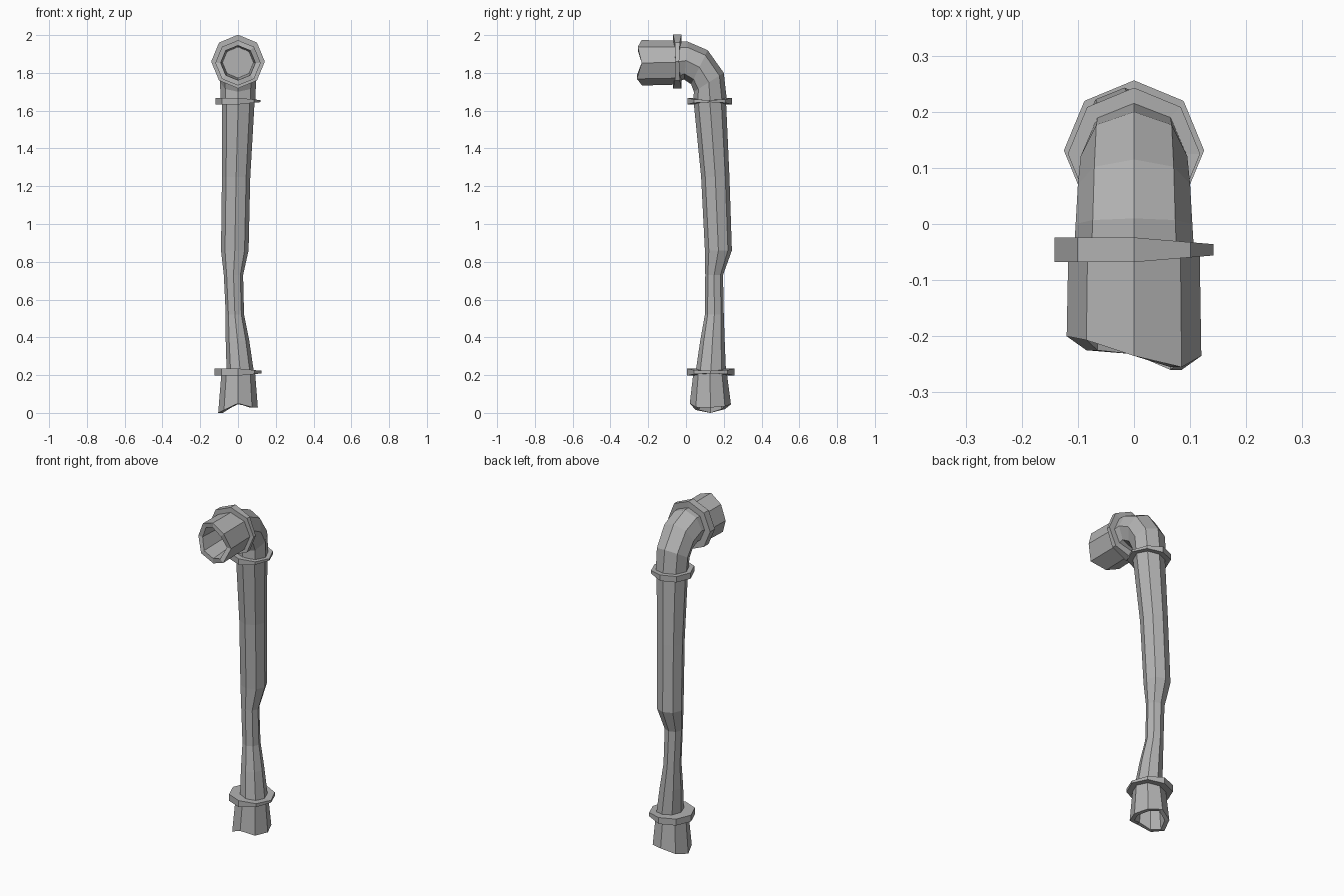
import bpy, bmesh, math
from mathutils import Vector

if "Cube" in bpy.data.objects:
    bpy.data.objects.remove(bpy.data.objects["Cube"])

SIDES = 8
steel = bpy.data.materials.new("worn grey metal")
steel.use_nodes = True
GREY = (0.45, 0.45, 0.45, 1)
steel.diffuse_color = GREY
steel.node_tree.nodes["Principled BSDF"].inputs["Base Color"].default_value = GREY


def ring(left, right, inner, outer, jag=None, axis=(0, 0, 1)):
    """Octagon from its x extent and its inner and outer (y, z) corners."""
    inner, outer = Vector((0, *inner)), Vector((0, *outer))
    middle, half = (inner + outer) / 2, (outer - inner) / 2
    points = []
    for i in range(SIDES):
        a = math.tau * i / SIDES
        p = middle + half * math.sin(a)
        p.x = (left + right) / 2 + (right - left) / 2 * math.cos(a)
        if jag:
            p += Vector(axis) * jag[i]
        points.append(p)
    return points


def skin(name, rings, closed=False):
    """Bridge rings into a tube, with end caps or joined end to end."""
    bm = bmesh.new()
    loops = [[bm.verts.new(p) for p in r] for r in rings]
    pairs = list(zip(loops, loops[1:]))
    if closed:
        pairs.append((loops[-1], loops[0]))
    else:
        bm.faces.new(loops[0])
        bm.faces.new(loops[-1])
    for a, b in pairs:
        for i in range(SIDES):
            j = (i + 1) % SIDES
            bm.faces.new((a[i], a[j], b[j], b[i]))
    bmesh.ops.recalc_face_normals(bm, faces=bm.faces)
    mesh = bpy.data.meshes.new(name)
    bm.to_mesh(mesh)
    bm.free()
    mesh.materials.append(steel)
    obj = bpy.data.objects.new(name, mesh)
    bpy.context.collection.objects.link(obj)
    return obj


def level(left, right, front, back, z, jag=None):
    return ring(left, right, (front, z), (back, z), jag)


def upright(radius, y, z, jag=None):
    return ring(-radius, radius, (y, z - radius), (y, z + radius), jag, (0, -1, 0))


# Broken lower stub, hollow at its torn end
torn_foot = [0.028, 0.035, 0.045, 0.02, 0, 0.015, 0.05, 0.03]
skin("lower_stub", [
    level(-0.087, 0.09, 0.04, 0.215, 0.22),
    level(-0.105, 0.105, 0.02, 0.238, 0, torn_foot),
    level(-0.08, 0.08, 0.045, 0.213, 0, torn_foot),
    level(-0.065, 0.065, 0.065, 0.195, 0.17),
])

# Dented riser
skin("riser", [
    level(-0.06, 0.085, 0.05, 0.212, 0.21),
    level(-0.065, 0.06, 0.075, 0.205, 0.38),
    level(-0.065, 0.032, 0.1, 0.2, 0.52),
    level(-0.075, 0.027, 0.102, 0.196, 0.73),
    level(-0.09, 0.056, 0.1, 0.243, 0.86),
    level(-0.085, 0.065, 0.08, 0.23, 1.25),
    level(-0.085, 0.088, 0.04, 0.212, 1.65),
])

# Elbow turning forward
skin("elbow", [
    level(-0.092, 0.092, 0.038, 0.217, 1.65),
    ring(-0.095, 0.095, (0.042, 1.7), (0.2, 1.8)),
    ring(-0.1, 0.1, (0.027, 1.74), (0.115, 1.92)),
    ring(-0.104, 0.104, (-0.01, 1.765), (0.01, 1.965)),
    upright(0.107, -0.05, 1.858),
])

# Broken nozzle, hollow at its torn end
torn_mouth = [0.235, 0.255, 0.235, 0.207, 0.2, 0.225, 0.232, 0.26]
skin("nozzle", [
    upright(0.117, -0.045, 1.855),
    upright(0.12, 0, 1.853, torn_mouth),
    upright(0.092, 0, 1.853, torn_mouth),
    upright(0.082, -0.06, 1.855),
])


# Joint collars, each slightly thinner on the left
def collar(name, make, radius, bore, low, high):
    thin = [0.012 * max(0, math.cos(math.tau * i / SIDES)) for i in range(SIDES)]
    squeeze = [-t for t in thin]
    skin(name, [make(radius, low, thin), make(radius, high, squeeze),
                make(bore, high, squeeze), make(bore, low, thin)], closed=True)


def flat_ring(y):
    return lambda r, z, jag: level(-r, r, y - r, y + r, z, jag)


collar("lower_collar", flat_ring(0.131), 0.125, 0.06, 0.197, 0.235)
collar("upper_collar", flat_ring(0.125), 0.118, 0.07, 1.633, 1.668)
collar("nozzle_collar", lambda r, y, jag: upright(r, -y, 1.86, jag),
       0.142, 0.1, 0.024, 0.068)
